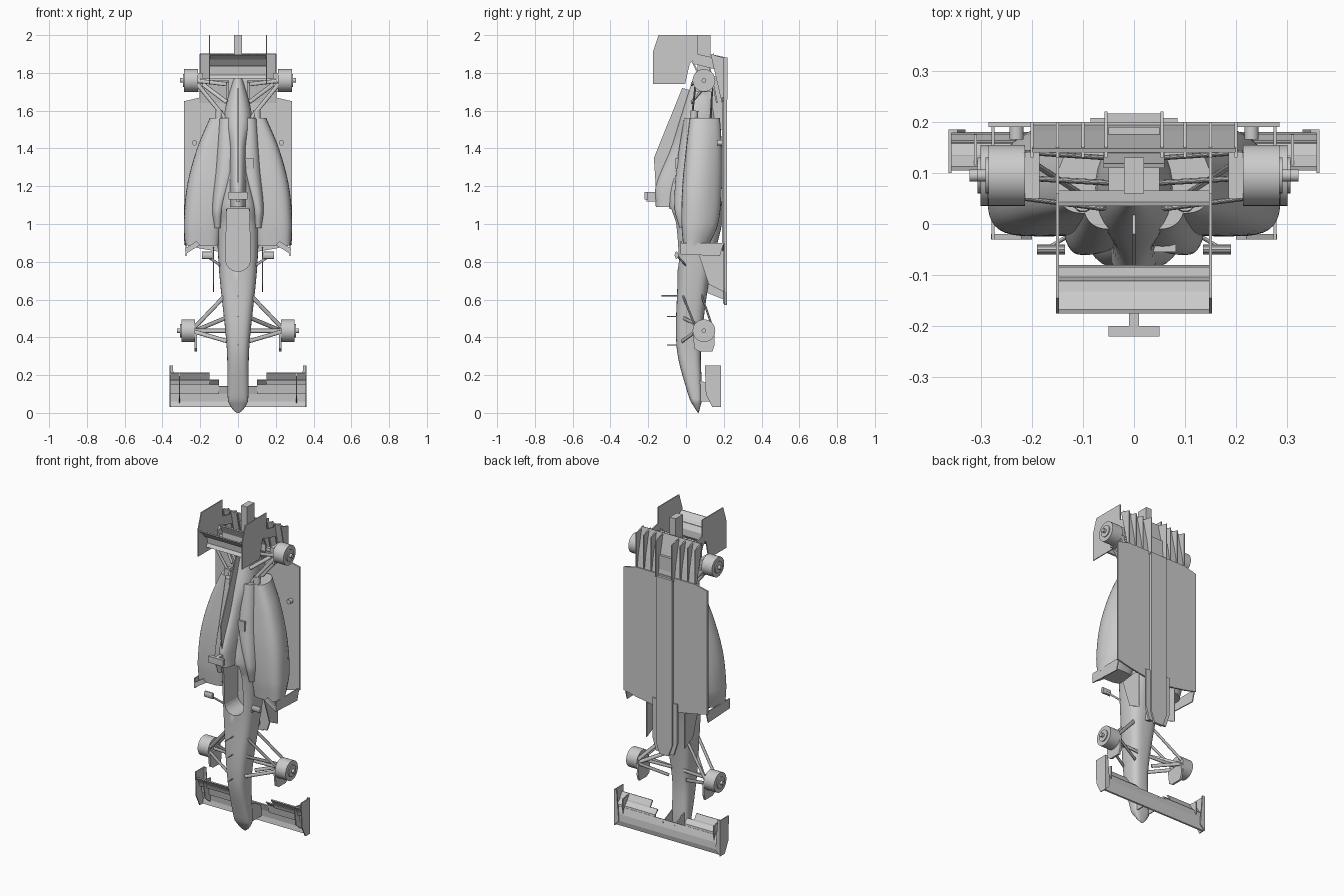
import bpy, bmesh
from math import cos, sin, pi, sqrt, copysign
from mathutils import Vector

if "Cube" in bpy.data.objects:
    bpy.data.objects.remove(bpy.data.objects["Cube"])

grey = bpy.data.materials.new("plain grey")
grey.use_nodes = True
grey.diffuse_color = (.6, .6, .6, 1)
grey.node_tree.nodes["Principled BSDF"].inputs["Base Color"].default_value = grey.diffuse_color


def skin(name, rings, smooth=True):
    """Join rings of points into a capped skin."""
    bm = bmesh.new()
    loops = [[bm.verts.new(point) for point in ring] for ring in rings]
    for low, high in zip(loops, loops[1:]):
        for i in range(len(low)):
            bm.faces.new((low[i - 1], low[i], high[i], high[i - 1]))
    bm.faces.new(loops[0])
    bm.faces.new(loops[-1])
    bmesh.ops.recalc_face_normals(bm, faces=bm.faces)
    mesh = bpy.data.meshes.new(name)
    bm.to_mesh(mesh)
    bm.free()
    mesh.materials.append(grey)
    part = bpy.data.objects.new(name, mesh)
    bpy.context.collection.objects.link(part)
    if smooth:
        bpy.ops.object.select_all(action='DESELECT')
        part.select_set(True)
        bpy.context.view_layer.objects.active = part
        bpy.ops.object.shade_smooth_by_angle(angle=.6)
    return part


def both_sides(part):
    """Mirror a left part to the right."""
    mirror = part.modifiers.new("mirror", 'MIRROR')
    mirror.use_mirror_merge = False


def spline(stations, count):
    """Smooth samples through stations, whose first value is z."""
    keys = [Vector(station) for station in stations]
    slopes = []
    for i in range(len(keys)):
        before, after = keys[max(i - 1, 0)], keys[min(i + 1, len(keys) - 1)]
        slopes.append((after - before) / (after[0] - before[0]))
    samples = []
    for a, b, slope_a, slope_b in zip(keys, keys[1:], slopes, slopes[1:]):
        for step in range(count):
            t, span = step / count, b[0] - a[0]
            ease = t * t * (3 - 2 * t)
            sample = a.lerp(b, ease) + slope_a * span * t * (1 - t) ** 2 - slope_b * span * t * t * (1 - t)
            sample[0] = a[0] + span * t
            samples.append(sample)
    return samples + [keys[-1]]


def loft(name, stations, power=3, undercut=0, tip=0, sides=36):
    """Stations: z, outer x, upper y, lower y and, off the centre line, inner x."""
    rings = []
    for z, outer, upper, lower, *rest in spline(stations, 8):
        inner = rest[0] if rest else -outer
        size = sqrt(min(1, max(z / tip, .02))) if tip else 1
        ring = []
        for i in range(sides):
            angle = 2 * pi * i / sides
            u, v = (copysign(abs(c) ** (2 / power), c) for c in (cos(angle), sin(angle)))
            tuck = undercut * max(u, 0) * max(v, 0) * (outer - inner)
            ring.append(((outer + inner + size * u * (outer - inner)) / 2 - tuck,
                         (upper + lower + size * v * (lower - upper)) / 2, z))
        rings.append(ring)
    return skin(name, rings)


def side_plate(name, outline, x, thickness=.006):
    """Outline in (y, z), thickened across the car."""
    return skin(name, [[(side, y, z) for y, z in outline] for side in (x - thickness / 2, x + thickness / 2)], False)


def flat_plate(name, outline, upper, lower):
    """Outline in (x, z), thickened from upper to lower y."""
    return skin(name, [[(x, y, z) for x, z in outline] for y in (upper, lower)], False)


def mirrored_outline(half):
    return half + [(-x, z) for x, z in reversed(half)]


def box(name, width, upper, lower, start, end, centre=0):
    left, right = centre - width / 2, centre + width / 2
    return flat_plate(name, [(left, start), (right, start), (right, end), (left, end)], upper, lower)


def blade(name, camber, inner, outer, thickness=.008):
    """Wing blade following a camber line in (y, z)."""
    outline = camber + [(y + thickness, z + thickness / 3) for y, z in reversed(camber)]
    return side_plate(name, outline, (inner + outer) / 2, outer - inner)


def rod(name, start, end, radius, flat=1, sides=12):
    """Round rod, or a blade-like one when flat squashes its depth."""
    start, end = Vector(start), Vector(end)
    axis = (end - start).normalized()
    u = axis.orthogonal().normalized() if abs(axis.y) > .9 else axis.cross((0, 1, 0)).normalized()
    v = axis.cross(u) * flat
    turns = [2 * pi * i / sides for i in range(sides)]
    return skin(name, [[c + radius * (u * cos(a) + v * sin(a)) for a in turns] for c in (start, end)])


# Nose and survival cell
tub = loft("nose_and_tub", [
    (0, .05, .05, .08), (.1, .055, .01, .085), (.35, .06, -.05, .08), (.75, .1, -.045, .13),
    (1, .11, -.06, .19), (1.1, .1, -.09, .19), (1.3, .05, -.07, .18)], tip=.06)

# Cockpit opening cut into the tub
rounded_front = [(-.065 * cos(pi * i / 12), .81 - .06 * sin(pi * i / 12)) for i in range(13)]
cutter = flat_plate("cockpit_cutter", rounded_front + [(.06, 1.08), (-.06, 1.08)], -.3, .09)
cutter.hide_render = True
opening = tub.modifiers.new("cockpit", 'BOOLEAN')
opening.operation, opening.object, opening.solver = 'DIFFERENCE', cutter, 'EXACT'
bpy.context.view_layer.update()
cut_mesh = bpy.data.meshes.new_from_object(tub.evaluated_get(bpy.context.evaluated_depsgraph_get()))
tub.modifiers.clear()
tub.data = cut_mesh
bpy.data.objects.remove(cutter)

# Airbox, engine cover, fin, camera and tail
loft("airbox_and_engine_cover", [
    (1.09, .04, -.16, 0), (1.2, .045, -.16, .1), (1.4, .05, -.08, .17), (1.56, .075, -.03, .17),
    (1.78, .025, .04, .15)], power=2.2)
side_plate("dorsal_fin", [(-.16, 1.2), (-.17, 1.35), (-.02, 1.72), (.05, 1.7), (.05, 1.2)], x=0)
box("camera_stalk", width=.02, upper=-.21, lower=-.15, start=1.12, end=1.17)
box("camera_pod", width=.1, upper=-.22, lower=-.2, start=1.13, end=1.17)
box("gearbox", width=.1, upper=.06, lower=.19, start=1.5, end=1.78)
box("rear_crash_structure", width=.04, upper=.06, lower=.13, start=1.7, end=2)
box("cover_scoop", width=.045, upper=-.055, lower=.02, start=1.29, end=1.35, centre=.06)

# Floor, splitter and plank
flat_plate("floor", mirrored_outline([(.08, .85), (.2, .87), (.285, .89), (.285, 1.65), (.2, 1.67)]), .19, .2)
flat_plate("splitter", mirrored_outline([(.06, .58), (.085, .66), (.085, .9)]), .195, .207)
flat_plate("plank", mirrored_outline([(.03, .57), (.055, .64), (.055, 1.66)]), .2, .216)
side_plate("splitter_stay", [(.1, .64), (.2, .6), (.2, .88), (.1, .88)], x=0, thickness=.024)

# Diffuser ramp, tunnel and fences
blade("diffuser_ramp", [(.19, 1.64), (.175, 1.74), (.14, 1.9)], -.2, .2)
blade("diffuser_tunnel_roof", [(.16, 1.64), (.11, 1.88)], -.06, .06)
for x in (.055, .1, .15, .2):
    depth = .22 if x < .1 else .2
    both_sides(side_plate("diffuser_fence", [(.19, 1.64), (depth, 1.66), (depth, 1.88), (.13, 1.9)], x))

# Sidepods swept in at the rear, with shoulders beside the headrest
both_sides(loft("sidepod", [
    (.885, .28, -.015, .12, .1), (1, .287, -.024, .17, .08), (1.2, .27, -.02, .19, .02),
    (1.4, .217, 0, .19, 0), (1.56, .15, .02, .18, 0)], power=3.6, undercut=.2))
both_sides(loft("shoulder_fairing", [
    (.98, .13, -.035, .1, .085), (1.08, .14, -.06, .1, .07), (1.3, .12, -.05, .1, 0),
    (1.56, .1, -.01, .1, 0)], power=2.3))
both_sides(rod("floor_bump", (.23, .165, 1.43), (.23, .195, 1.43), radius=.014))
both_sides(rod("exhaust", (.1, .04, 1.5), (.1, .045, 1.6), radius=.02, sides=20))

# Turning vanes ahead of the pods
both_sides(side_plate("pod_vane", [(-.03, .84), (.18, .83), (.2, .9), (-.03, .9)], x=.276))
both_sides(flat_plate("pod_winglet", [(.2, .89), (.278, .84), (.28, .87), (.22, .91)], -.03, -.02))
both_sides(side_plate("bargeboard", [(.12, .68), (.2, .64), (.2, .88), (.06, .86)], x=.13))

# Mirrors and nose sensors
both_sides(rod("mirror", (.135, -.05, .835), (.19, -.05, .835), radius=.02, flat=.5))
both_sides(rod("mirror_stay", (.09, 0, .78), (.165, -.045, .83), radius=.007, flat=.5))
for z, top in ((.36, -.1), (.51, -.1), (.62, -.13)):
    rod("sensor_mast", (0, -.03, z), (0, top, z), radius=.003)

# Front wing
blade("front_wing_main_plane", [(.166, .03), (.172, .06), (.168, .1), (.155, .14)], -.357, .357)
both_sides(blade("front_wing_lower_flap", [(.158, .1), (.15, .15), (.125, .175)], .1, .357))
both_sides(blade("front_wing_upper_flap", [(.135, .15), (.125, .18), (.105, .21)], .15, .357))
both_sides(side_plate("front_wing_endplate", [(.105, .1), (.14, .03), (.185, .03), (.185, .25), (.1, .25)], x=.36))
both_sides(side_plate("front_wing_inner_fence", [(.12, .09), (.175, .05), (.175, .2), (.105, .21)], x=.31))
both_sides(flat_plate("front_wing_footplate", [(.33, .06), (.363, .03), (.363, .25), (.345, .25)], .178, .185))
both_sides(side_plate("nose_pylon", [(.06, .06), (.17, .06), (.17, .13), (.06, .18)], x=.04))

# Rear wing
blade("rear_wing_main_plane", [(-.1, 1.77), (-.088, 1.79), (-.092, 1.83), (-.112, 1.86)], -.148, .148)
blade("rear_wing_flap", [(-.115, 1.84), (-.14, 1.87), (-.175, 1.895)], -.148, .148)
blade("beam_wing", [(.055, 1.76), (.058, 1.8), (.035, 1.85)], -.148, .148)
both_sides(side_plate("rear_wing_endplate", [
    (-.175, 1.74), (-.005, 1.74), (.02, 1.85), (.06, 1.88), (.06, 2), (-.145, 2), (-.175, 1.91)], x=.15))
both_sides(side_plate("endplate_foot", [(.03, 1.85), (.15, 1.82), (.15, 1.88), (.06, 1.9)], x=.15))

# Hubs, brake ducts and suspension
both_sides(side_plate("front_brake_duct", [
    (.035, .42), (.045, .34), (.07, .325), (.14, .325), (.152, .36), (.15, .43)], x=.224, thickness=.012))
both_sides(box("rear_brake_duct", width=.03, upper=.05, lower=.14, start=1.7, end=1.8, centre=.2))
for end, inner, hub_z, feet, raise_y in (("front", .228, .435, (.38, .63), -.02), ("rear", .213, 1.76, (1.55, 1.74), .03)):
    outer = inner + .072
    for piece, start, stop, radius in (("hub", inner, outer, .06), ("hub_cap", outer, outer + .006, .035),
                                       ("axle", outer, outer + .022, .012)):
        both_sides(rod(end + "_" + piece, (start, .095, hub_z), (stop, .095, hub_z), radius, sides=32))
    for foot in feet:
        lean = (foot - hub_z) / 10
        for level, foot_y, hub_y in (("upper", raise_y, .05), ("lower", raise_y + .1, .14)):
            both_sides(rod(end + "_" + level + "_wishbone", (.06, foot_y, foot), (inner, hub_y, hub_z + lean), .011, flat=.45))
    both_sides(rod(end + "_push_rod", (.06, raise_y, sum(feet) / 2), (inner, .13, hub_z), .011, flat=.45))
    both_sides(rod(end + "_track_rod", (.04, .08, hub_z), (inner, .09, hub_z), .011, flat=.5))
